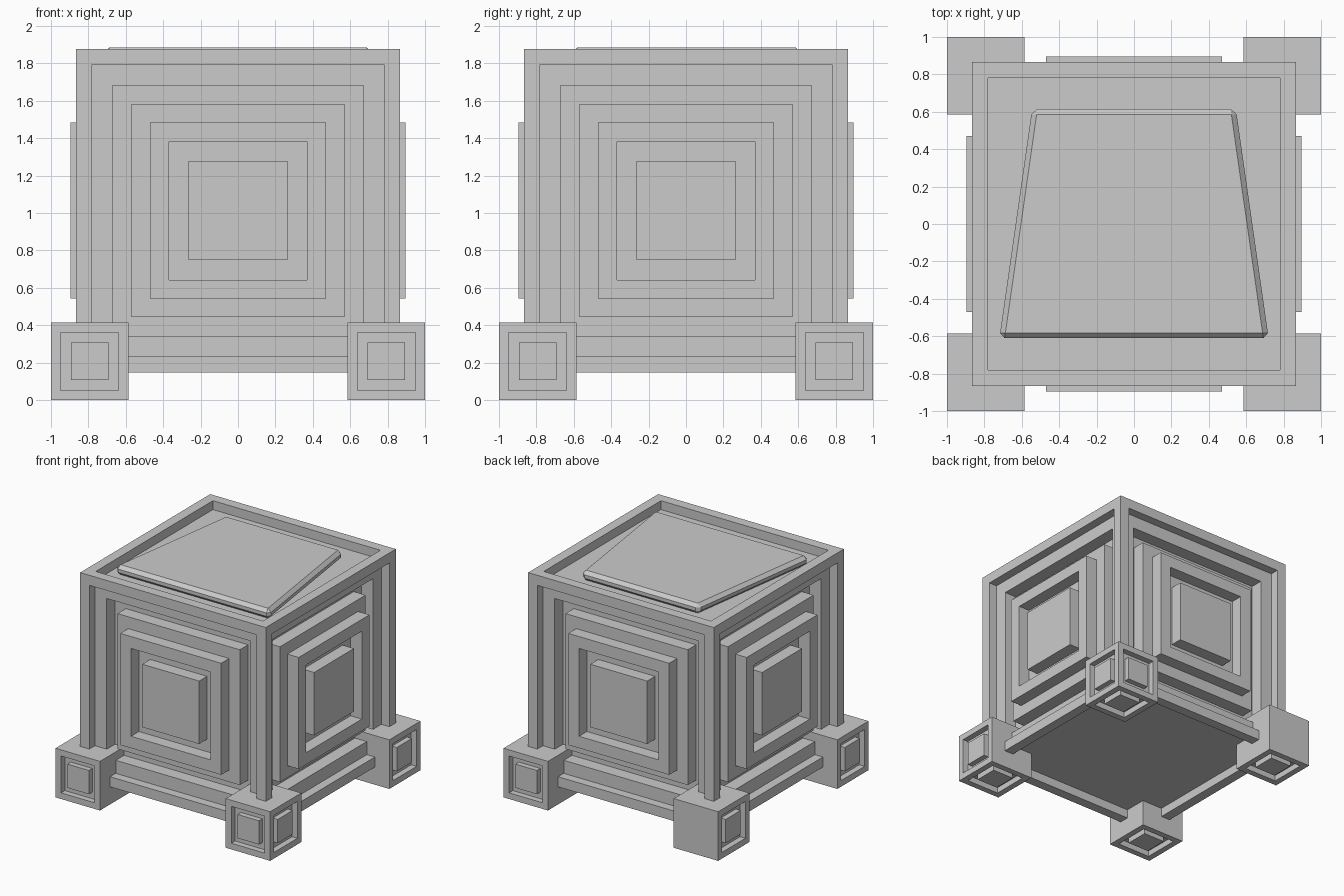
import bpy
import bmesh
from mathutils import Vector, Matrix

if "Cube" in bpy.data.objects:
    bpy.data.objects.remove(bpy.data.objects["Cube"], do_unlink=True)

# Single plain colour
grey = bpy.data.materials.new("plain_grey")
grey.use_nodes = True
grey.diffuse_color = (0.6, 0.6, 0.6, 1)
grey.node_tree.nodes["Principled BSDF"].inputs["Base Color"].default_value = grey.diffuse_color


def finish(bm, name, location):
    bmesh.ops.recalc_face_normals(bm, faces=bm.faces)
    mesh = bpy.data.meshes.new(name)
    bm.to_mesh(mesh)
    bm.free()
    mesh.materials.append(grey)
    obj = bpy.data.objects.new(name, mesh)
    obj.location = location
    bpy.context.collection.objects.link(obj)
    return obj


def step_face(bm, face, half, levels):
    """Carve nested square steps; each level is (half width, distance from centre)."""
    normal = face.normal.copy()
    width, height = half, half
    for new_width, new_height in levels:
        bmesh.ops.inset_individual(bm, faces=[face], thickness=width - new_width,
                                   use_even_offset=True)
        face = bmesh.ops.extrude_discrete_faces(bm, faces=[face])["faces"][0]
        bmesh.ops.translate(bm, verts=face.verts, vec=normal * (new_height - height))
        bm.normal_update()
        width, height = new_width, new_height


def stepped_cube(name, location, half, levels_for):
    bm = bmesh.new()
    bmesh.ops.create_cube(bm, size=2 * half)
    bm.normal_update()
    for face in list(bm.faces):
        step_face(bm, face, half, levels_for(face.normal))
    return finish(bm, name, location)


# Body: stepped panels on four sides, shallow trays on top and underneath
SIDE = [(0.78, 0.79), (0.67, 0.68), (0.57, 0.79),
        (0.47, 0.895), (0.37, 0.79), (0.265, 0.895)]
TRAY = [(0.78, 0.79)]
stepped_cube("body", (0, 0, 1.013), 0.865,
             lambda n: TRAY if abs(n.z) > 0.5 else SIDE)

# Feet: small cubes with panels on the outward faces
FOOT = 0.207
PANEL = [(0.155, FOOT - 0.05), (0.1, FOOT - 0.005)]
for sx, side in ((-1, "right"), (1, "left")):
    for sy, end in ((-1, "front"), (1, "back")):
        def foot_levels(n):
            plain_back = sx < 0 and sy > 0 and n.y > 0.5
            outward = n.dot(Vector((sx, sy, -1))) > 0.5
            return PANEL if outward and not plain_back else []
        centre = 1 - FOOT
        stepped_cube(f"{end}_{side}_foot", (sx * centre, sy * centre, FOOT),
                     FOOT, foot_levels)

# Tapered lid plate with chamfered edges, resting in the top tray
bm = bmesh.new()
bmesh.ops.create_cube(bm, size=1, matrix=Matrix.Diagonal((1, 1.225, 0.085, 1)))
for v in bm.verts:
    v.co.x *= 2 * (0.72 if v.co.y < 0 else 0.545)
plate = finish(bm, "lid_plate", (0, 0.002, 1.8425))
bevel = plate.modifiers.new("chamfer", "BEVEL")
bevel.width = 0.028
bevel.segments = 1
bevel.limit_method = "NONE"
